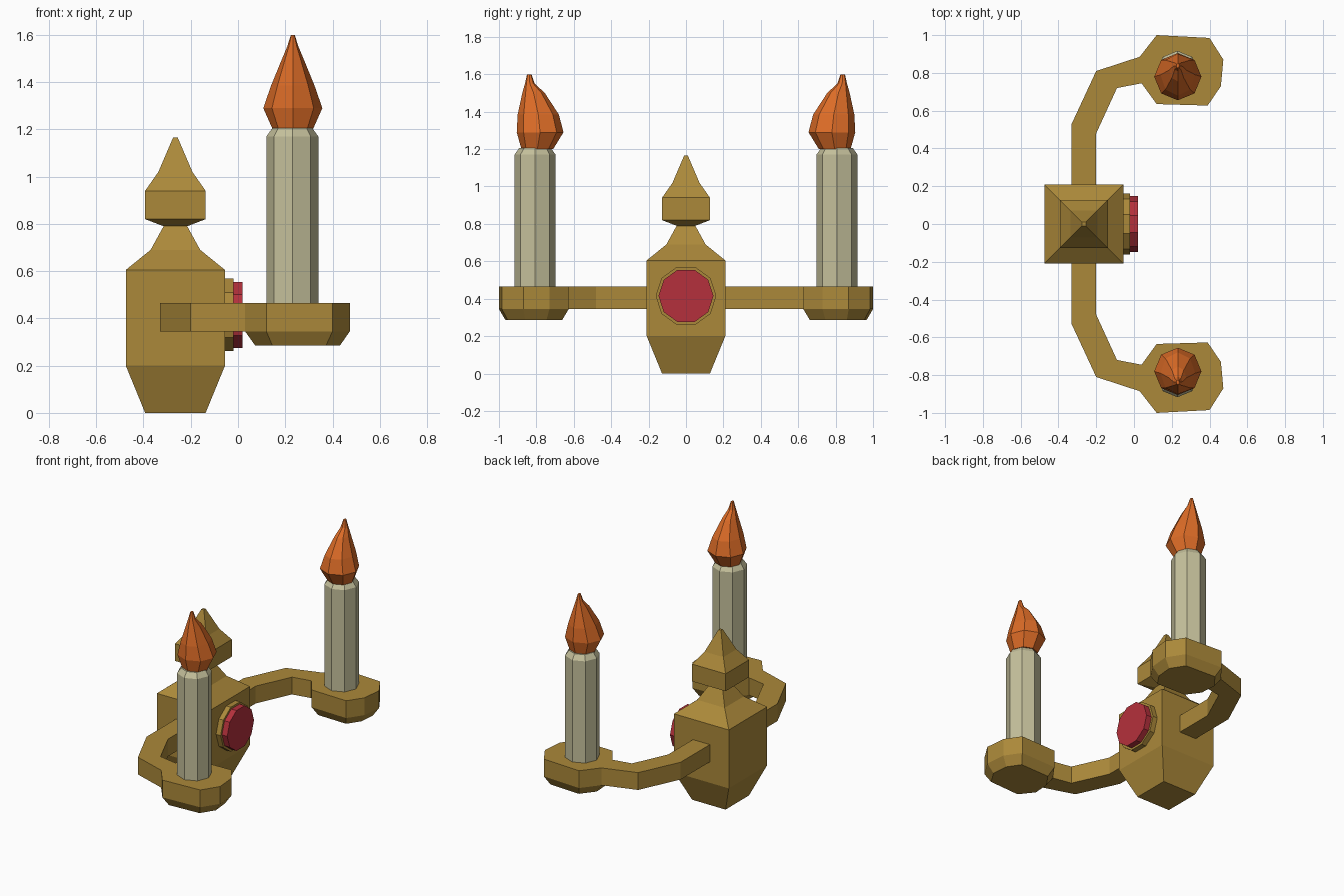
import bpy, bmesh, math

if "Cube" in bpy.data.objects:
    bpy.data.objects.remove(bpy.data.objects["Cube"])


def material(name, rgb):
    m = bpy.data.materials.new(name)
    m.diffuse_color = (*rgb, 1)
    m.use_nodes = True
    m.node_tree.nodes["Principled BSDF"].inputs["Base Color"].default_value = m.diffuse_color
    return m


GOLD = material("antique gold", (0.41, 0.25, 0.042))
WAX = material("pale wax", (0.56, 0.53, 0.33))
FIRE = material("flame orange", (0.72, 0.15, 0.02))
RED = material("gem red", (0.46, 0.03, 0.045))


def loft(name, rings, mat, side=1):
    """Skin a list of equal-sized point rings and cap the ends; side=-1 mirrors in y."""
    bm = bmesh.new()
    loops = [[bm.verts.new((x, y * side, z)) for x, y, z in r] for r in rings]
    n = len(loops[0])
    for a, b in zip(loops, loops[1:]):
        for i in range(n):
            j = (i + 1) % n
            bm.faces.new((a[i], a[j], b[j], b[i]))
    bm.faces.new(loops[0])
    bm.faces.new(loops[-1])
    bmesh.ops.recalc_face_normals(bm, faces=bm.faces)
    me = bpy.data.meshes.new(name)
    bm.to_mesh(me)
    bm.free()
    me.materials.append(mat)
    ob = bpy.data.objects.new(name, me)
    bpy.context.collection.objects.link(ob)
    return ob


def ring(cx, cy, z, r, n=8, rot=0.0, ry=None):
    ry = r if ry is None else ry
    return [(cx + r * math.cos(rot + math.tau * i / n),
             cy + ry * math.sin(rot + math.tau * i / n), z) for i in range(n)]


# Square body with neck and pointed finial: (height, half width)
profile = [(0, .128), (.2, .21), (.605, .21), (.69, .105), (.79, .05),
           (.82, .128), (.94, .128), (1.02, .072), (1.165, .01)]
loft("body", [ring(-.265, 0, z, h * math.sqrt(2), 4, math.pi / 4)
              for z, h in profile], GOLD)


# Round setting and gem on the +x face
def disc(name, sections, mat):
    n = 10
    loft(name, [[(x, r * math.cos(math.tau * i / n + a0), .415 + r * math.sin(math.tau * i / n + a0))
                 for i in range(n)] for x, r in sections for a0 in [0]], mat)


disc("gem_setting", [(-.08, .162), (-.02, .162)], GOLD)
disc("gem", [(-.04, .147), (.02, .147)], RED)

# Arm edges seen from above: (outer point, inner point)
arm = [((-.33, .1), (-.2, .1)), ((-.33, .53), (-.2, .48)),
       ((-.2, .81), (-.09, .72)), ((.03, .885), (.04, .745))]
# Dish outline seen from above
dish = [(.04, .745), (.12, .635), (.39, .627), (.46, .73),
        (.473, .87), (.40, .985), (.12, 1.0), (.03, .885)]
# Flame sections: height, y centre, x radius, y radius
flame = [(1.2, .795, .085, .085), (1.29, .78, .125, .125), (1.385, .79, .092, .11),
         (1.5, .815, .045, .06), (1.55, .835, .024, .026), (1.6, .838, .008, .012)]

for side, tag in ((1, "back"), (-1, "front")):
    loft("arm_" + tag, [[(*o, .345), (*i, .345), (*i, .465), (*o, .465)]
                        for o, i in arm], GOLD, side)
    loft("dish_" + tag, [[(.255 + (x - .255) * s, .815 + (y - .815) * s, z) for x, y in dish]
                         for z, s in ((.285, .81), (.345, 1), (.465, 1))], GOLD, side)
    loft("candle_" + tag, [ring(.23, .807, z, r) for z, r in
                           ((.44, .11), (1.17, .11), (1.205, .085))], WAX, side)
    loft("flame_" + tag, [ring(.232, cy, z, rx, ry=ry) for z, cy, rx, ry in flame], FIRE, side)
